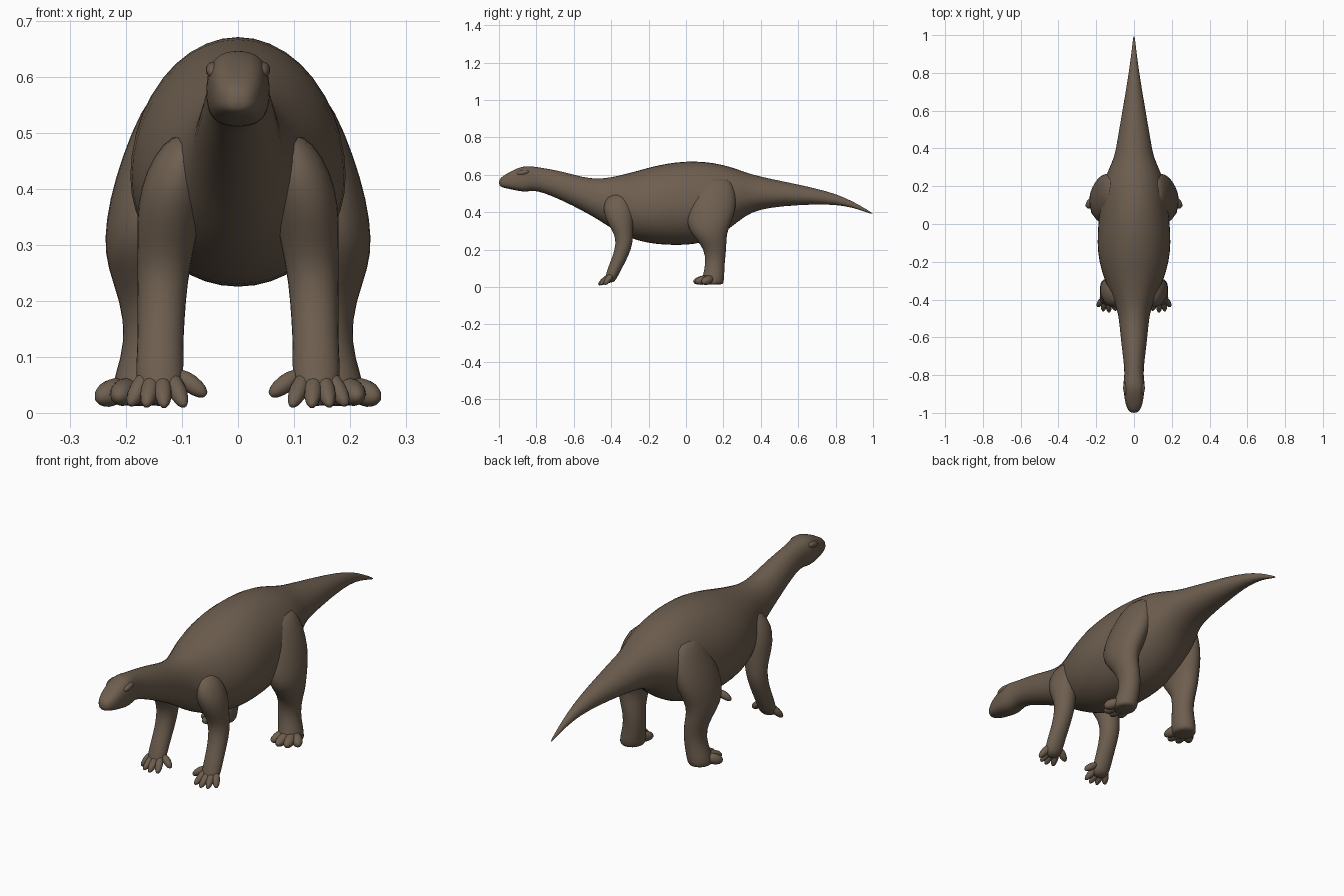
import bpy, bmesh, math
from mathutils import Vector, Matrix

cube = bpy.data.objects.get("Cube")
if cube:
    bpy.data.objects.remove(cube, do_unlink=True)

HIDE = (0.155, 0.113, 0.079, 1)
skin = bpy.data.materials.new("brown_hide")
skin.use_nodes = True
skin.diffuse_color = HIDE
bsdf = skin.node_tree.nodes["Principled BSDF"]
bsdf.inputs["Base Color"].default_value = HIDE
bsdf.inputs["Roughness"].default_value = 0.9


def finish(bm, name, levels=1):
    """Turn a bmesh into a smooth, subdivided object."""
    bmesh.ops.recalc_face_normals(bm, faces=bm.faces)
    for face in bm.faces:
        face.smooth = True
    mesh = bpy.data.meshes.new(name)
    bm.to_mesh(mesh)
    bm.free()
    mesh.materials.append(skin)
    obj = bpy.data.objects.new(name, mesh)
    bpy.context.collection.objects.link(obj)
    if levels:
        sub = obj.modifiers.new("smooth", 'SUBSURF')
        sub.levels = sub.render_levels = levels
    return obj


def loft(bm, rings):
    """Skin a list of closed rings of points and cap both ends."""
    loops = [[bm.verts.new(p) for p in ring] for ring in rings]
    for a, b in zip(loops, loops[1:]):
        for i in range(len(a)):
            j = (i + 1) % len(a)
            bm.faces.new((a[i], a[j], b[j], b[i]))
    bm.faces.new(loops[0])
    bm.faces.new(loops[-1])


def power(value, exponent):
    return math.copysign(abs(value) ** exponent, value)


def body_ring(y, top, bottom, width, box=1.0, sides=20):
    """Upright cross-section, widest a little below its middle."""
    belt = bottom + (top - bottom) * 0.45
    ring = []
    for i in range(sides):
        a = math.tau * i / sides
        c, s = power(math.cos(a), box), power(math.sin(a), box)
        height = top - belt if s > 0 else belt - bottom
        ring.append((width * c, y, belt + height * s))
    return ring


def leg_ring(side, x, y, z, rx, ry, sides=14):
    return [(side * (x + rx * math.cos(math.tau * i / sides)),
             y + ry * math.sin(math.tau * i / sides), z) for i in range(sides)]


def toe(bm, start, end, radius):
    """Stretched ball running from the foot to the toe tip."""
    start, end = Vector(start), Vector(end)
    axis = end - start
    turn = axis.to_track_quat('Z', 'Y').to_matrix().to_4x4()
    shape = Matrix.Diagonal((radius, radius, axis.length / 2 + radius * 0.5, 1))
    place = Matrix.Translation((start + end) / 2) @ turn @ shape
    bmesh.ops.create_uvsphere(bm, u_segments=12, v_segments=8, radius=1, matrix=place)


# Head, neck, trunk and tail: y, top, bottom, half width, boxiness
stations = [
    (-1.0, .572, .542, .015), (-.985, .59, .533, .033, .8), (-.95, .612, .525, .047, .75),
    (-.9, .637, .514, .053, .75), (-.86, .649, .508, .059, .75), (-.82, .645, .515, .053, .85),
    (-.77, .639, .508, .05), (-.65, .617, .457, .066), (-.55, .587, .405, .076),
    (-.47, .579, .36, .085), (-.4, .588, .312, .11), (-.3, .612, .258, .158),
    (-.2, .642, .231, .188), (-.1, .665, .222, .198), (0, .676, .221, .192),
    (.1, .674, .235, .182), (.2, .657, .285, .168), (.28, .63, .35, .142),
    (.35, .603, .401, .105), (.45, .58, .425, .088), (.6, .549, .438, .062),
    (.75, .515, .443, .036), (.85, .479, .434, .021), (.93, .437, .413, .011),
    (1.0, .394, .387, .003)]
bm = bmesh.new()
loft(bm, [body_ring(*s) for s in stations])
finish(bm, "body")

# Legs from top to ground: x, y, z, radius across, radius along
fore_leg = [
    (.085, -.36, .5, .03, .04), (.098, -.365, .46, .055, .075), (.115, -.36, .4, .062, .085),
    (.125, -.35, .34, .058, .07), (.13, -.332, .28, .05, .05), (.135, -.33, .23, .046, .046),
    (.137, -.348, .17, .043, .043), (.139, -.376, .11, .042, .04),
    (.14, -.397, .06, .045, .034), (.14, -.412, .02, .035, .03)]
hind_leg = [
    (.11, .17, .585, .03, .06), (.12, .16, .54, .055, .1), (.14, .145, .46, .068, .13),
    (.158, .13, .38, .074, .132), (.174, .118, .31, .067, .11), (.177, .133, .26, .058, .085),
    (.162, .157, .2, .05, .06), (.154, .156, .13, .047, .052),
    (.168, .148, .065, .054, .058), (.175, .142, .02, .056, .062), (.175, .142, .012, .045, .05)]
fore_toes = [(.063, -.412, .036), (.098, -.452, .017), (.132, -.462, .016),
             (.163, -.455, .017), (.19, -.432, .019)]
hind_toes = [(.135, .068, .03), (.172, .05, .03), (.212, .058, .03), (.243, .095, .028)]


def make_leg(name, side, outline, toes, ankle, radius):
    bm = bmesh.new()
    loft(bm, [leg_ring(side, *ring) for ring in outline])
    finish(bm, name + "_leg")
    bm = bmesh.new()
    for tip in toes:
        # Each toe starts at the ankle, spread slightly toward its tip
        root = Vector(ankle).lerp(Vector((tip[0], ankle[1], ankle[2])), 0.45)
        toe(bm, (side * root.x, root.y, root.z), (side * tip[0], tip[1], tip[2]), radius)
    finish(bm, name + "_toes", 0)


for label, side in (("left", 1), ("right", -1)):
    make_leg(label + "_front", side, fore_leg, fore_toes, (.14, -.395, .068), .0165)
    make_leg(label + "_hind", side, hind_leg, hind_toes, (.175, .135, .045), .024)

    # Brow ridge above each eye
    bm = bmesh.new()
    toe(bm, (side * .045, -.845, .617), (side * .042, -.9, .606), .014)
    finish(bm, label + "_brow", 0)
